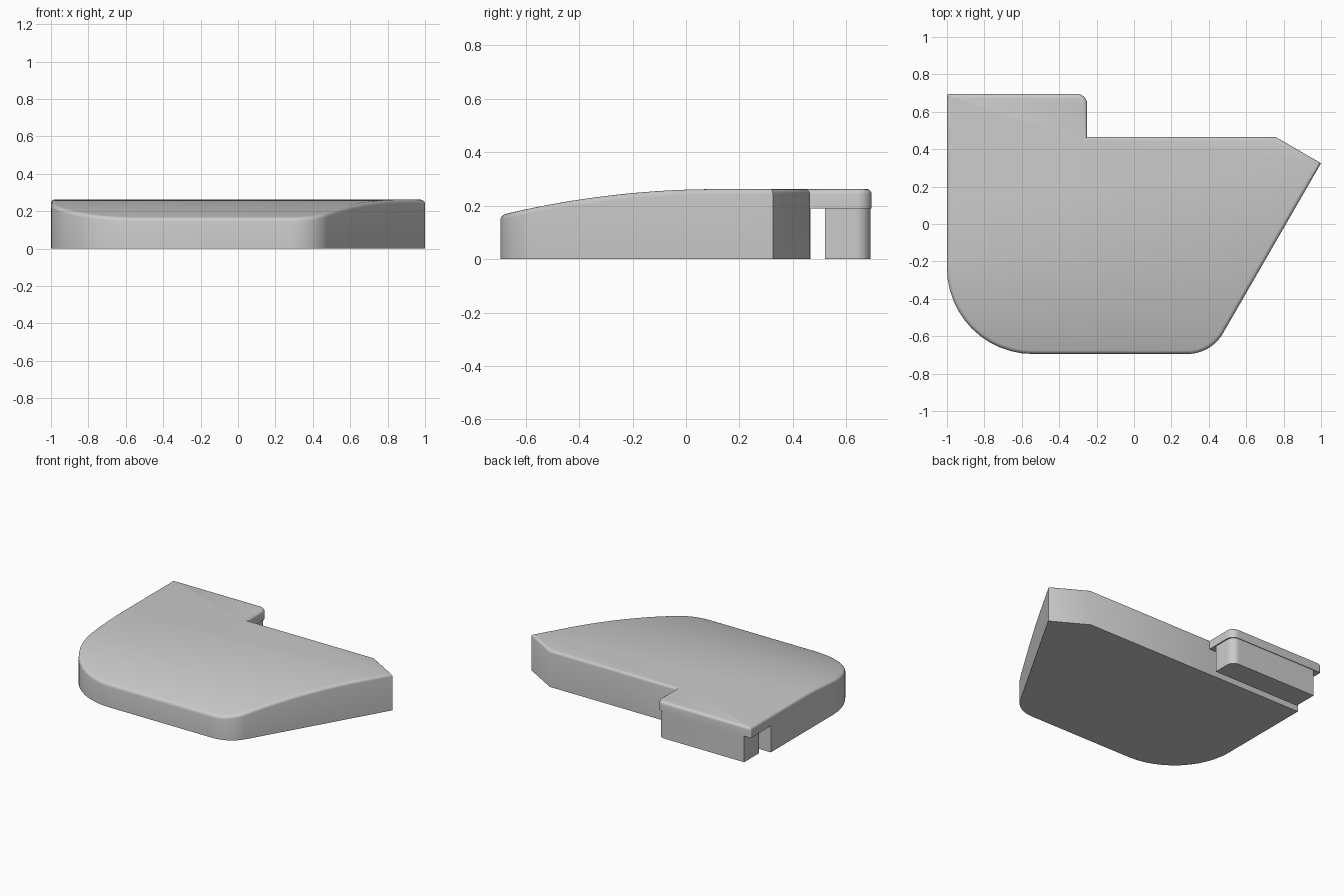
import bpy, bmesh, math
from mathutils import Vector

if "Cube" in bpy.data.objects:
    bpy.data.objects.remove(bpy.data.objects["Cube"])

TOP = 0.262
grey = bpy.data.materials.new("light grey")
grey.use_nodes = True
colour = (0.6, 0.6, 0.6, 1)
grey.diffuse_color = colour
grey.node_tree.nodes["Principled BSDF"].inputs["Base Color"].default_value = colour


def rounded(corners, steps=12):
    """Outline through (x, y, radius) corners, each rounded by a tangent arc."""
    points = []
    for i, (x, y, r) in enumerate(corners):
        p = Vector((x, y))
        a = (Vector(corners[i - 1][:2]) - p).normalized()
        b = (Vector(corners[(i + 1) % len(corners)][:2]) - p).normalized()
        if r == 0:
            points.append(p)
            continue
        half = a.angle(b) / 2
        centre = p + (a + b).normalized() * r / math.sin(half)
        start = (p + a * r / math.tan(half) - centre).normalized()
        end = (p + b * r / math.tan(half) - centre).normalized()
        for k in range(steps + 1):
            points.append(centre + start.slerp(end, k / steps) * r)
    return points


def prism(corners, z0, z1):
    bm = bmesh.new()
    face = bm.faces.new([bm.verts.new((p.x, p.y, z0)) for p in rounded(corners)])
    new = bmesh.ops.extrude_face_region(bm, geom=[face])["geom"]
    bmesh.ops.translate(bm, vec=(0, 0, z1 - z0),
                        verts=[v for v in new if isinstance(v, bmesh.types.BMVert)])
    bmesh.ops.recalc_face_normals(bm, faces=bm.faces)
    return bm


def finish(bm, name):
    mesh = bpy.data.meshes.new(name)
    bm.to_mesh(mesh)
    bm.free()
    mesh.materials.append(grey)
    obj = bpy.data.objects.new(name, mesh)
    bpy.context.collection.objects.link(obj)
    return obj


def activate(obj):
    bpy.ops.object.select_all(action='DESELECT')
    obj.select_set(True)
    bpy.context.view_layer.objects.active = obj


# Body with overhanging back tab, rounded along its top rim
bm = prism([(-1, -0.695, 0.46), (0.412, -0.695, 0.22), (1, 0.325, 0),
            (0.757, 0.465, 0), (-0.25, 0.465, 0), (-0.25, 0.695, 0.055),
            (-1, 0.695, 0.012)], 0, TOP)
rim = [e for e in bm.edges if all(v.co.z > TOP - 0.001 for v in e.verts)]
bmesh.ops.bevel(bm, geom=rim, offset=0.02, segments=4, profile=0.5,
                affect='EDGES', clamp_overlap=False)

# Slice across and lower the front of the top along a shallow arc
CREST, RADIUS = 0.12, 3.45
for i in range(20):
    bmesh.ops.bisect_plane(bm, geom=bm.verts[:] + bm.edges[:] + bm.faces[:],
                           plane_co=(0, CREST - 0.04 * i, 0), plane_no=(0, 1, 0))
for v in bm.verts:
    if v.co.z > 0.15 and v.co.y < CREST:
        v.co.z -= RADIUS - math.sqrt(RADIUS ** 2 - (CREST - v.co.y) ** 2)
body = finish(bm, "body")

# Hollow out the space below the tab
cutter = finish(prism([(-1.1, 0.466, 0), (-0.2, 0.466, 0),
                       (-0.2, 0.8, 0), (-1.1, 0.8, 0)], -0.1, 0.19), "tab_cutter")
cutter.hide_render = True
activate(body)
cut = body.modifiers.new("undercut", 'BOOLEAN')
cut.operation = 'DIFFERENCE'
cut.solver = 'EXACT'
cut.object = cutter
bpy.ops.object.modifier_apply(modifier=cut.name)
bpy.data.objects.remove(cutter)

# Hook leg hanging from the tab
leg = finish(prism([(-0.945, 0.52, 0), (-0.258, 0.52, 0), (-0.258, 0.69, 0.055),
                    (-0.945, 0.69, 0)], 0, 0.2), "hook_leg")

for obj in (body, leg):
    activate(obj)
    bpy.ops.object.shade_smooth_by_angle(angle=math.radians(30))
